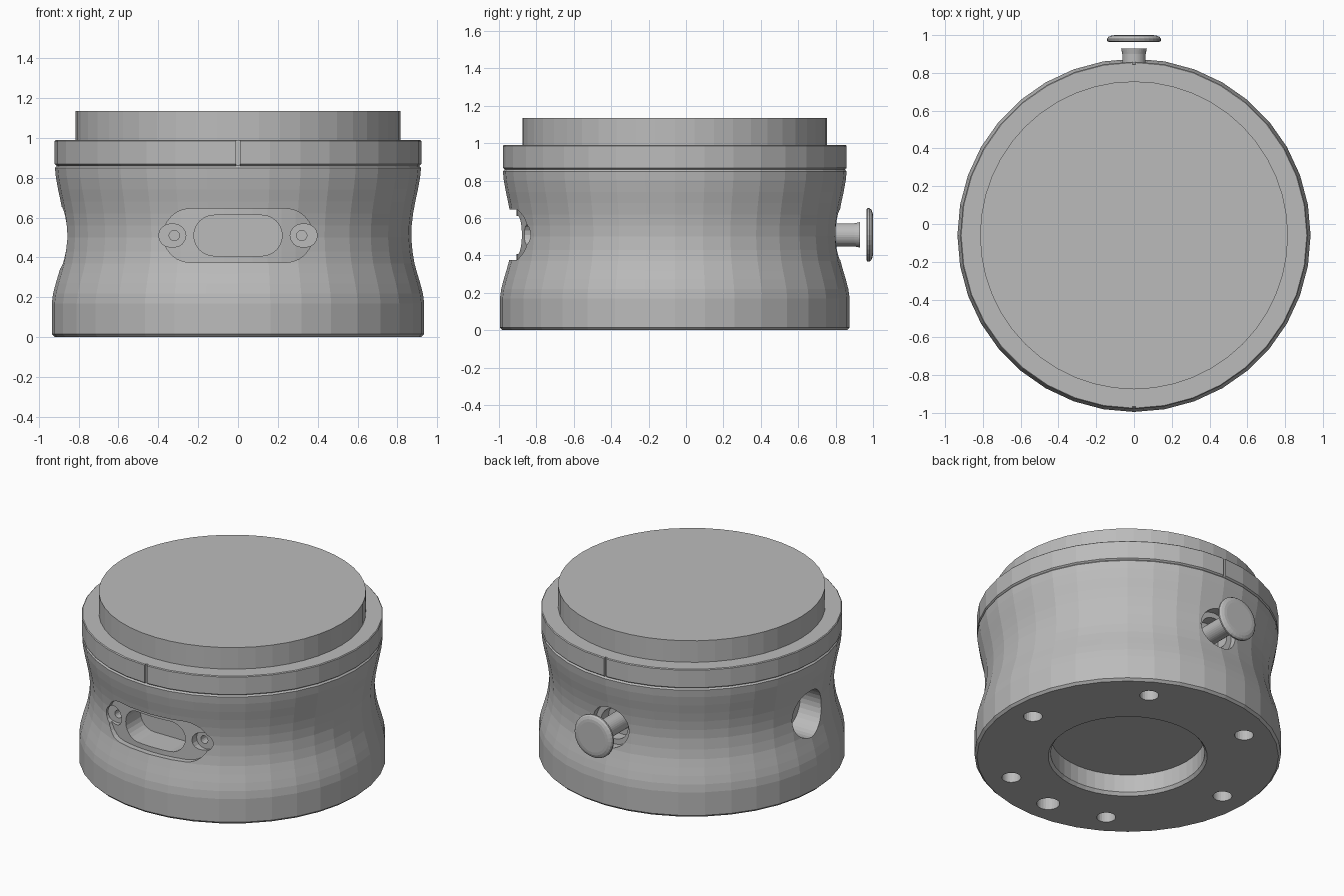
import bpy
import bmesh
from math import pi, cos, sin, radians
from mathutils import Matrix, Vector

cube = bpy.data.objects.get("Cube")
if cube:
    bpy.data.objects.remove(cube, do_unlink=True)

AXIS_Y = -0.06   # y position of the turned axis
PORT_Z = 0.51    # height of side openings

grey = bpy.data.materials.new("plain grey")
grey.use_nodes = True
grey.diffuse_color = (0.5, 0.5, 0.5, 1)
grey.node_tree.nodes["Principled BSDF"].inputs["Base Color"].default_value = (0.5, 0.5, 0.5, 1)


def finish(name, bm):
    bmesh.ops.recalc_face_normals(bm, faces=bm.faces[:])
    mesh = bpy.data.meshes.new(name)
    bm.to_mesh(mesh)
    bm.free()
    mesh.materials.append(grey)
    obj = bpy.data.objects.new(name, mesh)
    bpy.context.scene.collection.objects.link(obj)
    return obj


def lathe(name, profile, sides, origin, direction=(0, 0, 1)):
    """Solid of revolution from (radius, height) pairs along a direction."""
    bm = bmesh.new()
    rings = [[bm.verts.new((r * cos(2 * pi * i / sides), r * sin(2 * pi * i / sides), h))
              for i in range(sides)] for r, h in profile]
    for low, high in zip(rings, rings[1:]):
        for i in range(sides):
            j = (i + 1) % sides
            bm.faces.new((low[i], low[j], high[j], high[i]))
    bm.faces.new(rings[0][::-1])
    bm.faces.new(rings[-1])
    turn = Vector(direction).to_track_quat('Z', 'Y').to_matrix().to_4x4()
    bm.transform(Matrix.Translation(origin) @ turn)
    return finish(name, bm)


def rod(radius, origin, direction, length, sides=24):
    return lathe("cutter", [(radius, 0), (radius, length)], sides, origin, direction)


def stadium(x0, x1, radius, y0, y1, steps=12):
    """Slot-shaped prism along y, arc centres at x0 and x1."""
    bm = bmesh.new()
    pts = []
    for cx, start in ((x1, -pi / 2), (x0, pi / 2)):
        pts += [(cx + radius * cos(start + pi * k / steps),
                 PORT_Z + radius * sin(start + pi * k / steps)) for k in range(steps + 1)]
    face = bm.faces.new([bm.verts.new((x, y0, z)) for x, z in pts])
    ext = bmesh.ops.extrude_face_region(bm, geom=[face])
    bmesh.ops.translate(bm, vec=(0, y1 - y0, 0),
                        verts=[v for v in ext["geom"] if isinstance(v, bmesh.types.BMVert)])
    return finish("cutter", bm)


def box(x, y, z, sx, sy, sz):
    bm = bmesh.new()
    bmesh.ops.create_cube(bm, size=1, matrix=Matrix.Translation((x, y, z)) @ Matrix.Diagonal((sx, sy, sz, 1)))
    return finish("cutter", bm)


def cut(obj, *cutters):
    for cutter in cutters:
        mod = obj.modifiers.new("cut", 'BOOLEAN')
        mod.operation, mod.solver, mod.object = 'DIFFERENCE', 'EXACT', cutter
        bpy.context.view_layer.update()
        graph = bpy.context.evaluated_depsgraph_get()
        mesh = bpy.data.meshes.new_from_object(obj.evaluated_get(graph))
        obj.modifiers.clear()
        obj.data = mesh
        bpy.data.objects.remove(cutter, do_unlink=True)
    obj.data.name = obj.name


# Waisted body, bevelled at the foot
waist = [(0.92, 0), (0.935, 0.015), (0.935, 0.17), (0.928, 0.22), (0.915, 0.27),
         (0.9, 0.32), (0.886, 0.37), (0.876, 0.43), (0.87, 0.5), (0.872, 0.56),
         (0.879, 0.62), (0.89, 0.68), (0.903, 0.74), (0.914, 0.8), (0.919, 0.85), (0.908, 0.862)]
body = lathe("body", waist, 36, (0, AXIS_Y, 0))

# Recess and mounting holes underneath
cut(body, lathe("cutter", [(0.5, -0.02), (0.47, 0.02), (0.47, 0.14)], 48, (0, AXIS_Y, 0)))
for k in range(6):
    a = radians(60 * k)
    cut(body, rod(0.058, (0.755 * cos(a), AXIS_Y + 0.755 * sin(a), -0.05), (0, 0, 1), 0.25))
cut(body, rod(0.07, (0, AXIS_Y - 0.755, -0.05), (0, 0, 1), 0.25))

# Front port: shallow curved pocket, screw seats and central slot
pocket = stadium(-0.24, 0.24, 0.135, -1.1, -0.6)
cut(pocket, rod(0.847, (0, AXIS_Y, 0.2), (0, 0, 1), 0.6, 72))
cut(body, pocket)
for side in (-1, 1):
    inner, outer = 0.32 * side, 0.34 * side
    cut(body, stadium(min(inner, outer), max(inner, outer), 0.058, -1.1, -0.815, 8),
        rod(0.026, (inner, -1.1, PORT_Z), (0, 1, 0), 0.36, 16))
cut(body, stadium(-0.12, 0.12, 0.102, -1.1, -0.72))

# Side hole and stepped hole behind the knob
cut(body, rod(0.155, (-1.1, AXIS_Y, 0.5), (1, 0, 0), 0.4, 32),
    rod(0.135, (0, 1.1, PORT_Z), (0, -1, 0), 0.34, 32),
    rod(0.1, (0, 1.1, PORT_Z), (0, -1, 0), 0.42, 32))

# Upper ring with narrow front and back notches
ring = lathe("upper_ring", [(0.908, 0.858), (0.92, 0.868), (0.92, 0.985), (0.915, 0.99)],
             36, (0, AXIS_Y, 0))
for side in (-1, 1):
    cut(ring, box(0, AXIS_Y + side * 0.935, 0.925, 0.018, 0.06, 0.2))

# Top cap
lathe("top_cap", [(0.815, 0.98), (0.815, 1.135)], 48, (0, AXIS_Y, 0))

# Rear knob stem and button
lathe("knob_stem", [(0.062, 0), (0.062, 0.22), (0.068, 0.25)], 32, (0, 0.68, PORT_Z), (0, 1, 0))
lathe("knob_button", [(0.135, 0), (0.143, 0.006), (0.143, 0.016), (0.135, 0.027), (0.118, 0.034), (0.1, 0.036)],
      32, (0, 0.964, PORT_Z), (0, 1, 0))
